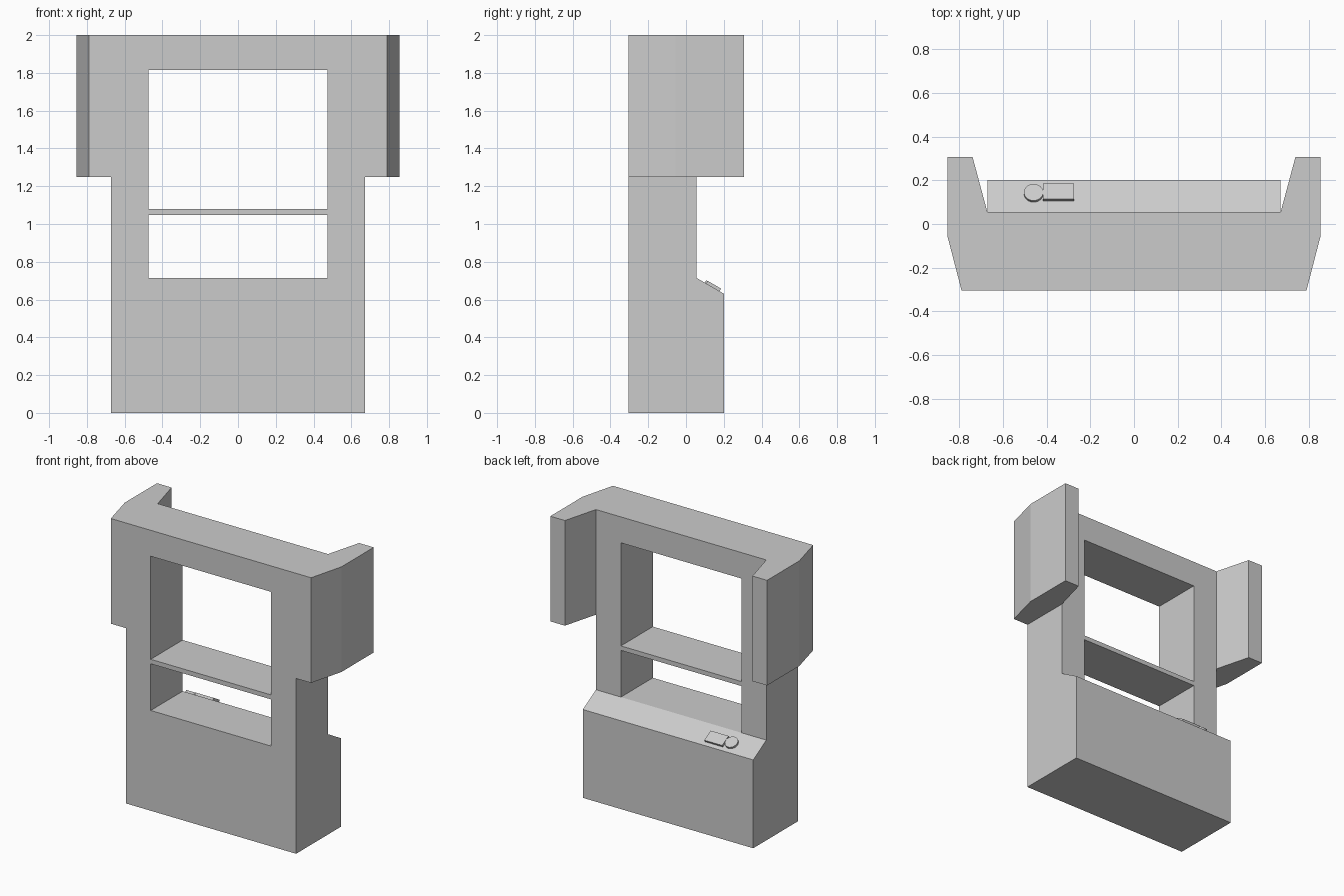
import bpy, bmesh, math
from mathutils import Matrix, Vector

if "Cube" in bpy.data.objects:
    bpy.data.objects.remove(bpy.data.objects["Cube"], do_unlink=True)

grey = bpy.data.materials.new("light_grey")
grey.use_nodes = True
grey.diffuse_color = (0.6, 0.6, 0.6, 1)
grey.node_tree.nodes["Principled BSDF"].inputs["Base Color"].default_value = grey.diffuse_color

FRONT, BACK, COUNTER = -0.305, 0.055, 0.202   # depth planes
HALF = 0.672                                  # half width of the body
OPEN_HALF = 0.475                             # half width of the opening
SILL, LINTEL = 0.715, 1.815
LIP = 0.63


def finish(name, bm):
    bmesh.ops.recalc_face_normals(bm, faces=bm.faces)
    mesh = bpy.data.meshes.new(name)
    bm.to_mesh(mesh)
    bm.free()
    mesh.materials.append(grey)
    obj = bpy.data.objects.new(name, mesh)
    bpy.context.collection.objects.link(obj)
    return obj


def prism(name, points, sweep):
    """Extrude a closed outline of 3D points along a vector."""
    bm = bmesh.new()
    face = bm.faces.new([bm.verts.new(p) for p in points])
    result = bmesh.ops.extrude_face_region(bm, geom=[face], use_keep_orig=True)
    moved = [v for v in result["geom"] if isinstance(v, bmesh.types.BMVert)]
    bmesh.ops.translate(bm, verts=moved, vec=sweep)
    return finish(name, bm)


def box(name, low, high):
    x0, y0, z0 = low
    x1, y1, z1 = high
    outline = [(x0, y0, z0), (x1, y0, z0), (x1, y1, z0), (x0, y1, z0)]
    return prism(name, outline, (0, 0, z1 - z0))


def combine(target, tool, operation):
    """Apply a boolean and discard the tool."""
    mod = target.modifiers.new(operation.title(), "BOOLEAN")
    mod.operation, mod.solver, mod.object = operation, "EXACT", tool
    bpy.context.view_layer.objects.active = target
    bpy.ops.object.modifier_apply(modifier=mod.name)
    bpy.data.objects.remove(tool, do_unlink=True)


# Upright body with a winged header, pierced by the window opening
body = box("booth_body", (-HALF, FRONT, 0), (HALF, BACK, 2))
wing = [(0.79, FRONT), (0.855, -0.055), (0.855, 0.308), (0.74, 0.308), (HALF, BACK)]
plan = wing + [(-x, y) for x, y in reversed(wing)]
header = prism("header", [(x, y, 1.25) for x, y in plan], (0, 0, 0.75))
combine(body, header, "UNION")
opening = box("opening_cutter", (-OPEN_HALF, -1, SILL), (OPEN_HALF, 1, LINTEL))
combine(body, opening, "DIFFERENCE")

# Thin shelf across the opening
box("shelf", (-OPEN_HALF, FRONT, 1.048), (OPEN_HALF, BACK, 1.08))

# Rear counter with a sloping top
side = [(BACK, 0), (COUNTER, 0), (COUNTER, LIP), (BACK, SILL)]
prism("rear_counter", [(-HALF, y, z) for y, z in side], (2 * HALF, 0, 0))

# Raised controls lying on the slope
slope = math.atan2(LIP - SILL, COUNTER - BACK)


def on_slope(obj, x, y):
    z = SILL + (y - BACK) * math.tan(slope)
    obj.matrix_world = Matrix.Translation(Vector((x, y, z))) @ Matrix.Rotation(slope, 4, "X")


pad = box("control_pad", (-0.071, -0.041, -0.005), (0.071, 0.041, 0.016))
on_slope(pad, -0.345, 0.142)

bm = bmesh.new()
bmesh.ops.create_cone(bm, cap_ends=True, segments=32, radius1=0.044, radius2=0.044, depth=0.02)
bmesh.ops.translate(bm, verts=bm.verts, vec=(0, 0, 0.005))
on_slope(finish("round_button", bm), -0.46, 0.138)
